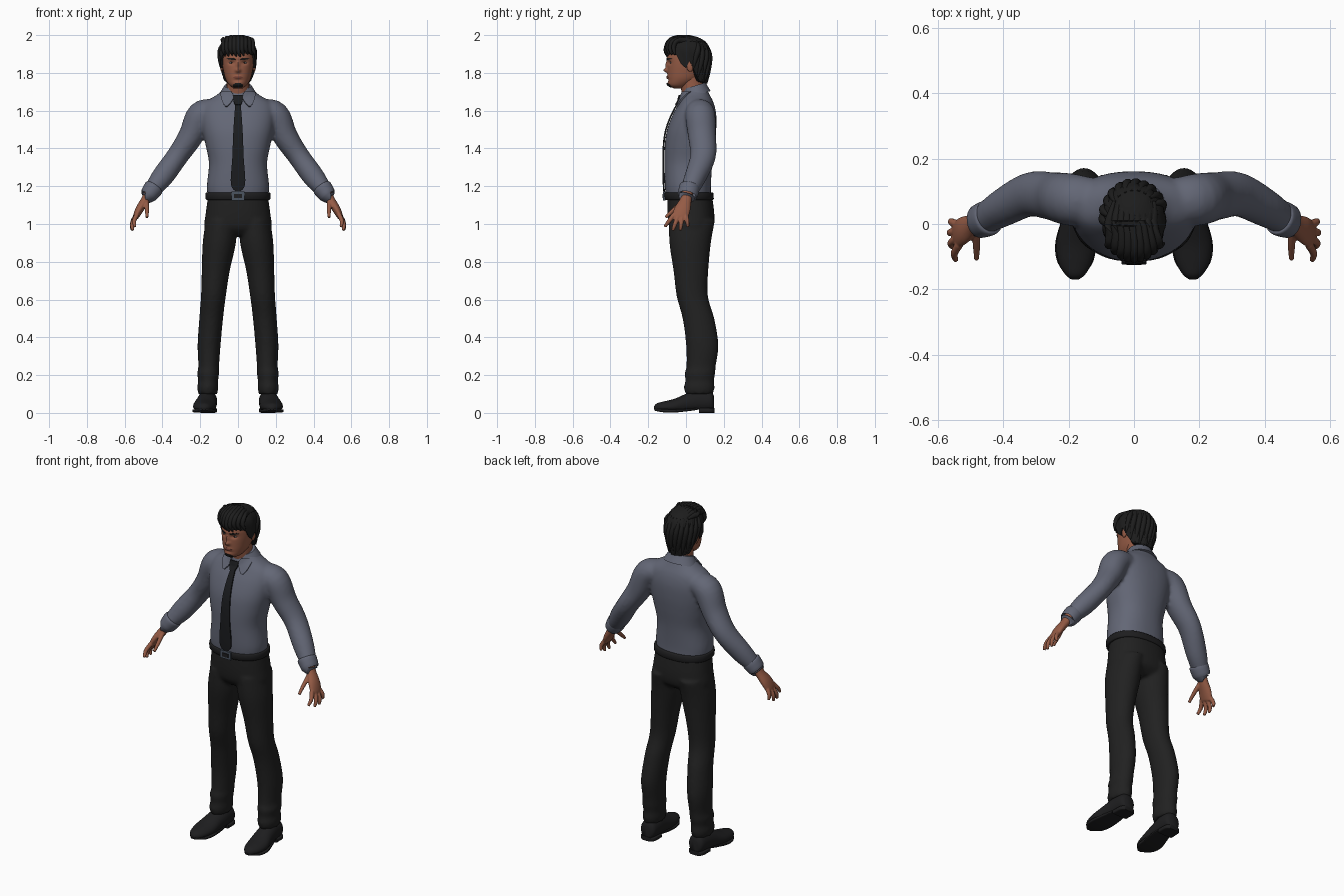
import bpy, bmesh, math, random
from mathutils import Vector, Matrix
from mathutils.bvhtree import BVHTree

if "Cube" in bpy.data.objects:
    bpy.data.objects.remove(bpy.data.objects["Cube"])

random.seed(4)


def material(name, *rgb):
    m = bpy.data.materials.new(name)
    m.diffuse_color = (*rgb, 1)
    m.use_nodes = True
    m.node_tree.nodes["Principled BSDF"].inputs["Base Color"].default_value = m.diffuse_color
    return m


SHIRT = material("slate shirt", .125, .135, .18)
SKIN = material("brown skin", .30, .105, .06)
CLOTH = material("black cloth", .015, .015, .015)
HAIR = material("black hair", .012, .012, .012)
TIE = material("tie charcoal", .011, .012, .014)
LEATHER = material("black leather", .013, .013, .014)
METAL = material("buckle steel", .07, .09, .12)
LIP = material("lip brown", .20, .06, .04)
EYE = material("eye grey", .25, .25, .26)


def make(name, bm, mat):
    bmesh.ops.recalc_face_normals(bm, faces=bm.faces)
    me = bpy.data.meshes.new(name)
    bm.to_mesh(me)
    bm.free()
    me.materials.append(mat)
    ob = bpy.data.objects.new(name, me)
    bpy.context.collection.objects.link(ob)
    return ob


def spline(keys, steps):
    """Catmull-Rom samples through tuples of numbers."""
    k = [keys[0]] + list(keys) + [keys[-1]]
    out = []
    for i in range(1, len(k) - 2):
        for s in range(steps):
            t = s / steps
            out.append([.5 * (2 * b + (c - a) * t + (2 * a - 5 * b + 4 * c - d) * t * t
                        + (3 * b - a - 3 * c + d) * t ** 3)
                        for a, b, c, d in zip(*k[i - 1:i + 3])])
    return out + [list(keys[-1])]


def loft(bm, keys, n=24, steps=5, power=2.0, axis=None, ref=(0, 1, 0), shape=None):
    """Elliptical rings (x, y, z, ra, rb) swept along a smooth path."""
    pts = spline(keys, steps)
    rings = []
    for i, p in enumerate(pts):
        q0, q1 = pts[max(i - 1, 0)], pts[min(i + 1, len(pts) - 1)]
        t = Vector(axis) if axis else (Vector(q1[:3]) - Vector(q0[:3])).normalized()
        b = Vector(ref)
        b = (b - t * b.dot(t)).normalized()
        a = b.cross(t)
        ring = []
        for j in range(n):
            w = 2 * math.pi * j / n
            c, s = math.cos(w), math.sin(w)
            e = 2 / power
            v = Vector(p[:3]) + a * (p[3] * math.copysign(abs(c) ** e, c)) \
                + b * (p[4] * math.copysign(abs(s) ** e, s))
            ring.append(bm.verts.new(shape(v) if shape else v))
        rings.append(ring)
    bridge(bm, rings)


def bridge(bm, rings):
    n = len(rings[0])
    for r, s in zip(rings, rings[1:]):
        for j in range(n):
            bm.faces.new((r[j], r[(j + 1) % n], s[(j + 1) % n], s[j]))
    bm.faces.new(rings[0])
    bm.faces.new(rings[-1][::-1])


def modify(ob, kind, **settings):
    m = ob.modifiers.new(kind, kind)
    for k, v in settings.items():
        setattr(m, k, v)
    bpy.context.view_layer.objects.active = ob
    bpy.ops.object.modifier_apply(modifier=m.name)


def fuse(ob, voxel, smooth):
    modify(ob, 'REMESH', mode='VOXEL', voxel_size=voxel)
    modify(ob, 'SMOOTH', factor=.5, iterations=smooth)


def tree(*obs):
    vs, fs = [], []
    for o in obs:
        k = len(vs)
        vs += [v.co.copy() for v in o.data.vertices]
        fs += [[k + i for i in p.vertices] for p in o.data.polygons]
    return BVHTree.FromPolygons(vs, fs)


def drape(name, rows, bvh, mat, off, thick=.008, cols=7, steps=5):
    """Thin plate from rows (z, x0, x1) laid on the front of a surface."""
    bm, grid, y = bmesh.new(), [], -.09
    for z, x0, x1 in spline(rows, steps):
        line = []
        for c in range(cols):
            x = x0 + (x1 - x0) * c / (cols - 1)
            hit = bvh.ray_cast(Vector((x, -1, z)), Vector((0, 1, 0)))[0]
            y = hit.y if hit else y
            line.append(bm.verts.new((x, y - off, z)))
        grid.append(line)
    for r, s in zip(grid, grid[1:]):
        for c in range(cols - 1):
            bm.faces.new((r[c], r[c + 1], s[c + 1], s[c]))
    modify(make(name, bm, mat), 'SOLIDIFY', thickness=thick, offset=0)


def mir(keys, s):
    return [(k[0] * s, *k[1:]) for k in keys]


UP = (0, 0, 1)

# Shirt: torso and sleeves fused
bm = bmesh.new()
loft(bm, [(0, .015, 1.13, .158, .118), (0, .01, 1.2, .165, .122), (0, .012, 1.32, .154, .127),
          (0, .02, 1.42, .172, .132), (0, .03, 1.5, .188, .13), (0, .045, 1.58, .195, .115),
          (0, .055, 1.64, .178, .092), (0, .055, 1.685, .11, .07), (0, .05, 1.715, .075, .06)],
     n=40, power=2.3, axis=UP)
ARM = [(.12, .07, 1.60, .06, .07), (.195, .075, 1.575, .076, .08), (.25, .085, 1.465, .066, .074),
       (.32, .09, 1.36, .058, .068), (.40, .05, 1.25, .058, .058), (.455, .017, 1.18, .044, .048)]
for s in (1, -1):
    loft(bm, mir(ARM, s))
shirt = make("shirt", bm, SHIRT)
fuse(shirt, .010, 5)

# Cuffs
for s, side in ((1, "left"), (-1, "right")):
    bm = bmesh.new()
    loft(bm, mir([(.442, .02, 1.197, .046, .05), (.447, .018, 1.19, .052, .055),
                  (.474, .008, 1.152, .046, .052), (.477, .007, 1.148, .038, .044)], s), steps=3)
    make(side + "_cuff", bm, SHIRT)

# Collar band, dipping at the front
bm = bmesh.new()
loft(bm, [(0, .05, 1.68, .104, .08), (0, .047, 1.71, .086, .068), (0, .045, 1.733, .072, .06)],
     n=32, axis=UP, shape=lambda v: v + Vector((0, 0, (v.y - .05) * .3)))
collar = make("collar", bm, SHIRT)
chest = tree(shirt, collar)
for s, side in ((1, "left"), (-1, "right")):
    drape(side + "_collar_wing", [(z, a * s, b * s) for z, a, b in
          ((1.70, .035, .088), (1.675, .022, .09), (1.645, .036, .082), (1.622, .056, .066))],
          chest, SHIRT, .006)

# Tie
drape("tie", [(1.64, -.014, .014), (1.5, -.024, .024), (1.35, -.03, .03), (1.21, -.037, .037),
              (1.166, -.002, .002)], chest, TIE, .007)
drape("tie_knot", [(1.682, -.027, .027), (1.655, -.025, .025), (1.63, -.015, .015)],
      chest, TIE, .012, .009)

# Trousers: hips and legs fused
bm = bmesh.new()
loft(bm, [(0, .02, 1.15, .158, .118), (0, .026, 1.05, .172, .124), (0, .028, .98, .178, .115),
          (0, .025, .94, .14, .075)], n=40, power=2.3, axis=UP)
LEG = [(.088, .032, 1.02, .082, .122), (.099, .022, .9, .088, .11), (.118, .026, .75, .074, .092),
       (.13, .033, .62, .066, .083), (.142, .066, .5, .063, .084), (.153, .086, .36, .061, .086),
       (.155, .08, .25, .055, .078), (.158, .074, .21, .058, .081), (.158, .072, .17, .053, .076),
       (.16, .07, .135, .056, .081), (.16, .07, .10, .05, .074)]
for s in (1, -1):
    loft(bm, mir(LEG, s), axis=UP, n=28)
fuse(make("trousers", bm, CLOTH), .010, 4)

# Belt and buckle
bm = bmesh.new()
loft(bm, [(0, .017, 1.128, .166, .124), (0, .017, 1.133, .172, .130), (0, .015, 1.163, .172, .130),
          (0, .015, 1.168, .166, .124)], n=48, power=2.3, steps=2, axis=UP)
make("belt", bm, LEATHER)
for name, w, h, y, mat in (("buckle", .07, .046, -.115, METAL), ("buckle_centre", .04, .022, -.119, LEATHER)):
    bm = bmesh.new()
    bmesh.ops.create_cube(bm, size=1, matrix=Matrix.Translation((0, y, 1.148)) @ Matrix.Diagonal((w, .012, h, 1)))
    make(name, bm, mat)


# Shoes with flat soles and heel blocks
def floor(h):
    return lambda v: Vector((v.x, v.y, max(v.z, h)))


for s, side in ((1, "left"), (-1, "right")):
    bm = bmesh.new()
    loft(bm, mir([(.16, .148, .05, .03, .04), (.16, .13, .06, .047, .055), (.162, .07, .06, .052, .062),
                  (.168, .01, .05, .055, .055), (.177, -.06, .035, .061, .04), (.18, -.12, .03, .05, .03),
                  (.18, -.155, .028, .03, .022), (.18, -.17, .026, .01, .008)], s),
         axis=(0, 1, 0), ref=UP, shape=floor(.018))
    make(side + "_shoe", bm, LEATHER)
    bm = bmesh.new()
    for keys in ([(.162, .06, .022, .045, .006), (.168, .01, .016, .055, .007), (.178, -.06, .011, .063, .009),
                  (.18, -.12, .012, .053, .009), (.18, -.168, .018, .015, .006)],
                 [(.16, .15, .013, .03, .013), (.16, .13, .013, .048, .013), (.161, .07, .013, .05, .013)]):
        loft(bm, mir(keys, s), axis=(0, 1, 0), ref=UP, power=5, shape=floor(0))
    make(side + "_sole", bm, LEATHER)

# Hands: palm and fingers fused
PALM = [(.465, .01, 1.18, .026, .03), (.488, .0, 1.13, .024, .03), (.52, -.018, 1.08, .022, .042),
        (.54, -.032, 1.04, .016, .042), (.543, -.035, 1.03, .01, .036)]
FINGERS = [((.485, -.02, 1.115), (.482, -.065, 1.075), (.482, -.108, 1.035)),
           ((.535, -.063, 1.05), (.55, -.09, 1.015), (.545, -.112, .985)),
           ((.54, -.043, 1.04), (.56, -.058, 1.0), (.557, -.07, .966)),
           ((.54, -.022, 1.04), (.562, -.026, 1.0), (.56, -.03, .966)),
           ((.535, -.002, 1.05), (.558, .006, 1.015), (.556, .01, .985))]
for s, side in ((1, "left"), (-1, "right")):
    bm = bmesh.new()
    loft(bm, mir(PALM, s))
    for a, b, c in FINGERS:
        loft(bm, mir([(*a, .013, .013), (*b, .0115, .0115), (*c, .008, .008)], s), n=12, ref=(1, 0, 0))
    fuse(make(side + "_hand", bm, SKIN), .004, 2)

# Head with sculpted face; each bump is (x, z, width, height, depth)
BUMPS = [(0, 1.813, .013, .011, -.02), (0, 1.842, .009, .022, -.011), (.034, 1.854, .015, .009, .011),
         (-.034, 1.854, .015, .009, .011), (0, 1.877, .05, .008, -.004), (0, 1.777, .022, .008, -.006),
         (0, 1.761, .02, .005, .004), (0, 1.74, .02, .01, -.004)]


def face(v):
    if v.y < 0:
        for x, z, w, h, d in BUMPS:
            v.y += d * math.exp(-((v.x - x) / w) ** 2 - ((v.z - z) / h) ** 2)
    return v


bm = bmesh.new()
loft(bm, [(0, -.04, 1.718, .022, .025), (0, -.035, 1.735, .046, .056), (0, -.012, 1.768, .066, .084),
          (0, .0, 1.81, .077, .098), (0, .005, 1.85, .083, .103), (0, .008, 1.89, .084, .106),
          (0, .01, 1.93, .08, .1), (0, .01, 1.965, .06, .075), (0, .01, 1.985, .02, .03)],
     n=96, steps=8, power=2.15, axis=UP, shape=face)
head = make("head", bm, SKIN)
bm = bmesh.new()
loft(bm, [(0, .048, 1.66, .066, .062), (0, .035, 1.72, .06, .062), (0, .025, 1.80, .06, .062)], axis=UP)
make("neck", bm, SKIN)

# Eyes, ears, brows, mouth and chin beard
skull = tree(head)
for s, side in ((1, "left"), (-1, "right")):
    for name, p, d, mat in (("ear", (.086, .022, 1.838), (.009, .019, .032), SKIN),
                            ("eye", (.034, -.074, 1.853), (.014, .010, .006), EYE),
                            ("pupil", (.034, -.079, 1.853), (.0055, .0065, .0055), HAIR)):
        bm = bmesh.new()
        bmesh.ops.create_uvsphere(bm, u_segments=16, v_segments=10, radius=1,
                                  matrix=Matrix.Translation((p[0] * s, *p[1:])) @ Matrix.Diagonal((*d, 1)))
        make(side + "_" + name, bm, mat)
    drape(side + "_eyebrow", [(1.879, .03 * s, .05 * s), (1.874, .016 * s, .058 * s), (1.869, .014 * s, .03 * s)],
          skull, HAIR, .001, .004)
drape("lips", [(1.784, -.008, .008), (1.777, -.025, .025), (1.769, -.01, .01)], skull, LIP, .0005, .003)
drape("chin_beard", [(1.746, -.014, .014), (1.736, -.026, .026), (1.725, -.018, .018)], skull, HAIR, .002, .006)

# Hair shell; the lower edge follows a hairline from brow to nape
LINE = [(-1, 1.745), (-.6, 1.755), (-.35, 1.80), (-.08, 1.865), (.08, 1.825), (.3, 1.845), (.5, 1.895), (1, 1.905)]


def hairline(c):
    for (a, p), (b, q) in zip(LINE, LINE[1:]):
        if c <= b:
            return p + (q - p) * (c - a) / (b - a)
    return LINE[-1][1]


def hair_point(w, z, grow=1.0):
    c = math.cos(w)
    up, low = max(0, (z - 1.9) / .098), max(0, (1.87 - z) / .13)
    r = grow * max(0, 1 - up ** 2.4) ** .5 * (1 - .14 * low * low)
    r *= 1 + .025 * math.sin(11 * w + 25 * z) * (1 - up)
    return Vector((.097 * r * math.sin(w), .009 - .118 * r * c, z))


bm, rings = bmesh.new(), []
for i in range(21):
    t = max(i - 1, 0) / 19
    ring = []
    for j in range(72):
        w = 2 * math.pi * j / 72
        z0 = hairline(math.cos(w))
        z = z0 + (1.9975 - z0) * math.sin(t * math.pi / 2)
        ring.append(bm.verts.new(hair_point(w, z, .75 if i == 0 else 1)))
    rings.append(ring)
bridge(bm, rings)
make("hair", bm, HAIR)

# Hair locks swept back over the crown and down the back
bm = bmesh.new()
for i in range(9):
    x, j = -.076 + .019 * i, random.uniform(-.008, .008)
    k = 1 - (x / .1) ** 2
    loft(bm, [(x * 1.05 + .012, -.03 - .068 * k, 1.892 + j, .004, .004),
              (x, -.035 - .072 * k, 1.93 + j, .014, .012), (x * .95, -.025 - .055 * k, 1.962 + .015 * k, .016, .012),
              (x * .9 - .008, .01, 1.958 + .032 * k, .016, .011), (x * .8, .07, 1.955 + .02 * k, .006, .005)],
         n=10, shape=lambda v: Vector((v.x, v.y, min(v.z, 2.0))))
for i in range(11):
    w = math.pi * (.58 + .084 * i)
    z0 = hairline(math.cos(w)) + random.uniform(-.005, .012)
    zs = [z0 + (1.965 - z0) * f for f in (0, .35, .7, 1)]
    loft(bm, [(*hair_point(w + .12 * q, z, .97), r, r) for q, (z, r) in
              enumerate(zip(zs, (.004, .013, .015, .005)))], n=10)
make("hair_locks", bm, HAIR)

# Smooth shading with crisp creases
bpy.ops.object.select_all(action='SELECT')
bpy.ops.object.shade_smooth_by_angle(angle=math.radians(50))
